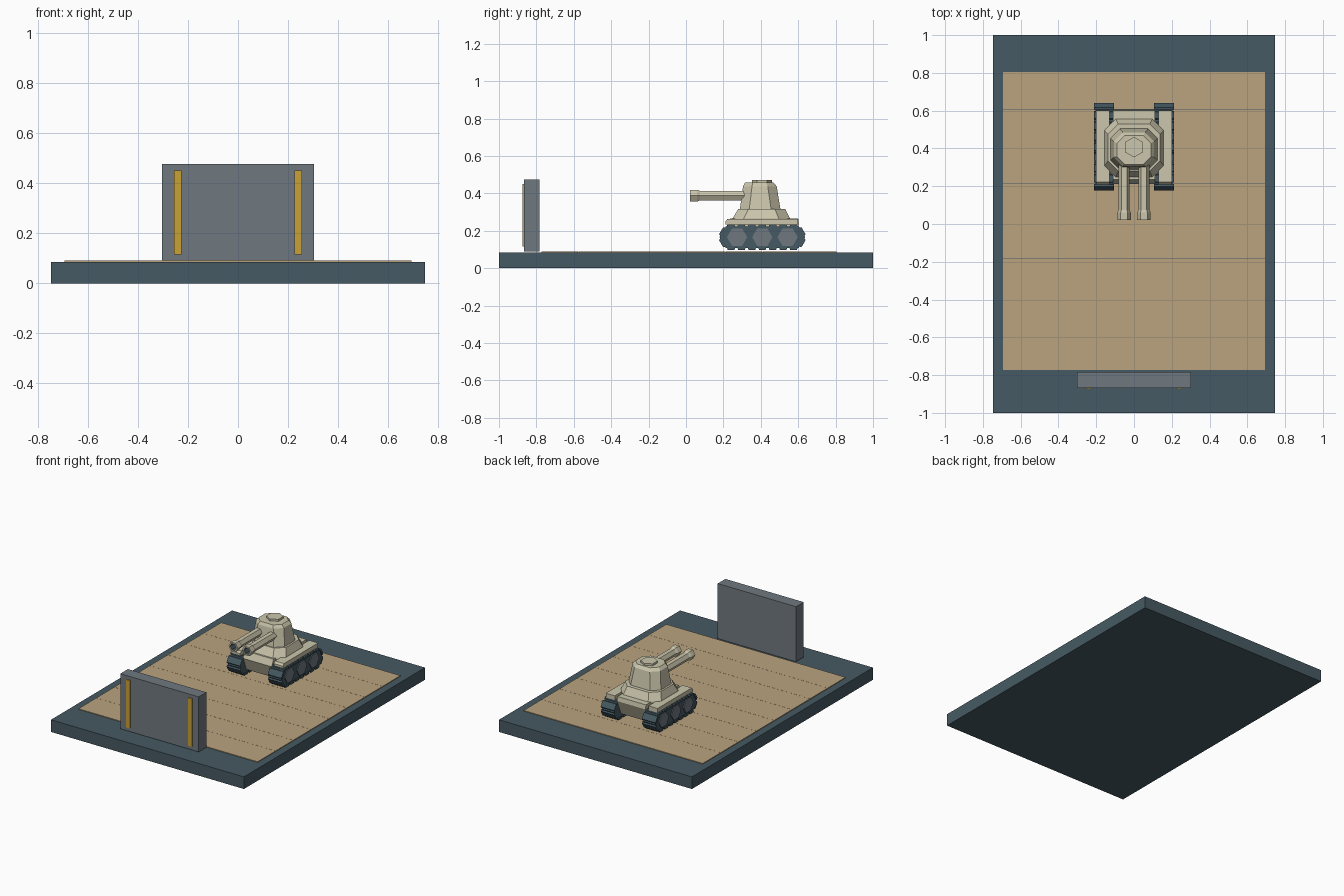
import bpy, bmesh, math
from mathutils import Vector

cube = bpy.data.objects.get("Cube")
if cube:
    bpy.data.objects.remove(cube)


def material(name, hexcode):
    srgb = [int(hexcode[i:i + 2], 16) / 255 for i in (0, 2, 4)]
    rgba = [((c + 0.055) / 1.055) ** 2.4 for c in srgb] + [1]
    m = bpy.data.materials.new(name)
    m.use_nodes = True
    m.diffuse_color = rgba
    m.node_tree.nodes["Principled BSDF"].inputs["Base Color"].default_value = rgba
    return m


SLATE = material("dark slate", "465a63")
GREY = material("steel grey", "6f7980")
SAND = material("sand boards", "bba47f")
CREAM = material("cream armour", "cbc6ac")
GOLD = material("gold paint", "c9a135")


def loft(name, rings, mat, closed=False):
    """Join matching rings of points; cap both ends, or close the loop."""
    bm = bmesh.new()
    loops = [[bm.verts.new(p) for p in ring] for ring in rings]
    pairs = list(zip(loops, loops[1:]))
    if closed:
        pairs.append((loops[-1], loops[0]))
    else:
        bm.faces.new(loops[0])
        bm.faces.new(loops[-1])
    for a, b in pairs:
        for i in range(len(a)):
            j = (i + 1) % len(a)
            bm.faces.new((a[i], a[j], b[j], b[i]))
    bmesh.ops.recalc_face_normals(bm, faces=bm.faces)
    mesh = bpy.data.meshes.new(name)
    bm.to_mesh(mesh)
    bm.free()
    mesh.materials.append(mat)
    obj = bpy.data.objects.new(name, mesh)
    bpy.context.collection.objects.link(obj)
    return obj


def box(name, x, y, z, mat):
    rings = [[(x[0], y[0], h), (x[1], y[0], h), (x[1], y[1], h), (x[0], y[1], h)] for h in z]
    return loft(name, rings, mat)


def side_profile(name, x, points, mat):
    return loft(name, [[(u, y, z) for y, z in points] for u in x], mat)


def octo(w, y0, y1, c, z):
    """Rectangle with cut corners at height z."""
    return [(w, y0 + c, z), (w, y1 - c, z), (w - c, y1, z), (c - w, y1, z),
            (-w, y1 - c, z), (-w, y0 + c, z), (c - w, y0, z), (w - c, y0, z)]


def hexagon(r, u=0, v=0, turn=0):
    angles = [math.radians(60 * i + turn) for i in range(6)]
    return [(u + r * math.cos(a), v + r * math.sin(a)) for a in angles]


# Ground slab and floor boards
box("base_slab", (-0.746, 0.746), (-1, 1), (0, 0.085), SLATE)
BOARDS, Y0, Y1 = 8, -0.773, 0.805
pitch = (Y1 - Y0) / BOARDS
for i in range(BOARDS):
    y = Y0 + i * pitch
    box(f"floor_board_{i + 1}", (-0.693, 0.693), (y, y + pitch - 0.001), (0.08, 0.09), SAND)

# Barrier wall with two painted stripes
box("barrier_wall", (-0.303, 0.303), (-0.867, -0.783), (0.09, 0.475), GREY)
for s in (-1, 1):
    box("wall_stripe", (s * 0.225, s * 0.255), (-0.874, -0.867), (0.115, 0.45), GOLD)

# Hull, upper hull, turret and hatch
side_profile("lower_hull", (-0.11, 0.11),
             [(0.235, 0.265), (0.215, 0.22), (0.25, 0.13), (0.56, 0.13),
              (0.605, 0.235), (0.6, 0.265)], CREAM)
loft("upper_hull", [octo(0.156, 0.24, 0.56, 0.06, 0.255),
                    octo(0.156, 0.25, 0.555, 0.06, 0.268),
                    octo(0.138, 0.28, 0.53, 0.055, 0.318)], CREAM)
loft("turret", [octo(0.125, 0.288, 0.505, 0.05, 0.315),
                octo(0.107, 0.305, 0.485, 0.048, 0.438),
                octo(0.09, 0.316, 0.468, 0.04, 0.458)], CREAM)
loft("turret_hatch", [[(x, y, z) for x, y in hexagon(0.054, 0, 0.407, 30)]
                      for z in (0.45, 0.472)], CREAM)

# Track outline around its own centre
TY, TZ = 0.408, 0.166
outline = [(0.195, 0.058), (0.229, 0), (0.195, -0.058),
           (-0.195, -0.058), (-0.229, 0), (-0.195, 0.058)]

for s, side in ((1, "left"), (-1, "right")):
    # Track belt
    side_profile(side + "_track", (s * 0.11, s * 0.205),
                 [(TY + a, TZ + b) for a, b in outline], SLATE)

    # Tread plates laid along each edge of the outline
    for i, start in enumerate(outline):
        p, q = Vector(start), Vector(outline[(i + 1) % 6])
        count = 7 if (q - p).length > 0.2 else 1
        along = (q - p).normalized()
        out = Vector((-along.y, along.x))
        half = (q - p).length / count * 0.4
        for k in range(count):
            mid = p.lerp(q, (k + 0.5) / count) + Vector((TY, TZ))
            pts = [mid - along * half - out * 0.004, mid + along * half - out * 0.004,
                   mid + along * half * 0.8 + out * 0.01, mid - along * half * 0.8 + out * 0.01]
            side_profile(side + "_tread_plate", (s * 0.107, s * 0.212), pts, SLATE)

    # Road wheels
    for k in (-1, 0, 1):
        side_profile(side + "_wheel", (s * 0.19, s * 0.211),
                     hexagon(0.054, TY + k * 0.135, TZ), GREY)

    # Fender over the track
    side_profile(side + "_fender", (s * 0.13, s * 0.2),
                 [(0.21, 0.234), (0.21, 0.25), (0.222, 0.264), (0.6, 0.264), (0.6, 0.234)], CREAM)

    # Gun barrel with flared, hollow muzzle
    stations = [(0.33, 0.029), (0.075, 0.029), (0.06, 0.036), (0.022, 0.036),
                (0.022, 0.024), (0.07, 0.024)]
    barrel = loft(side + "_gun_barrel",
                  [[(x, y, z) for x, z in hexagon(r, s * 0.0525, 0.388)] for y, r in stations], CREAM)
    barrel.data.materials.append(SLATE)
    for face in barrel.data.polygons:
        radius = max(math.hypot(barrel.data.vertices[v].co.x - s * 0.0525,
                                barrel.data.vertices[v].co.z - 0.388) for v in face.vertices)
        if radius < 0.026:
            face.material_index = 1
